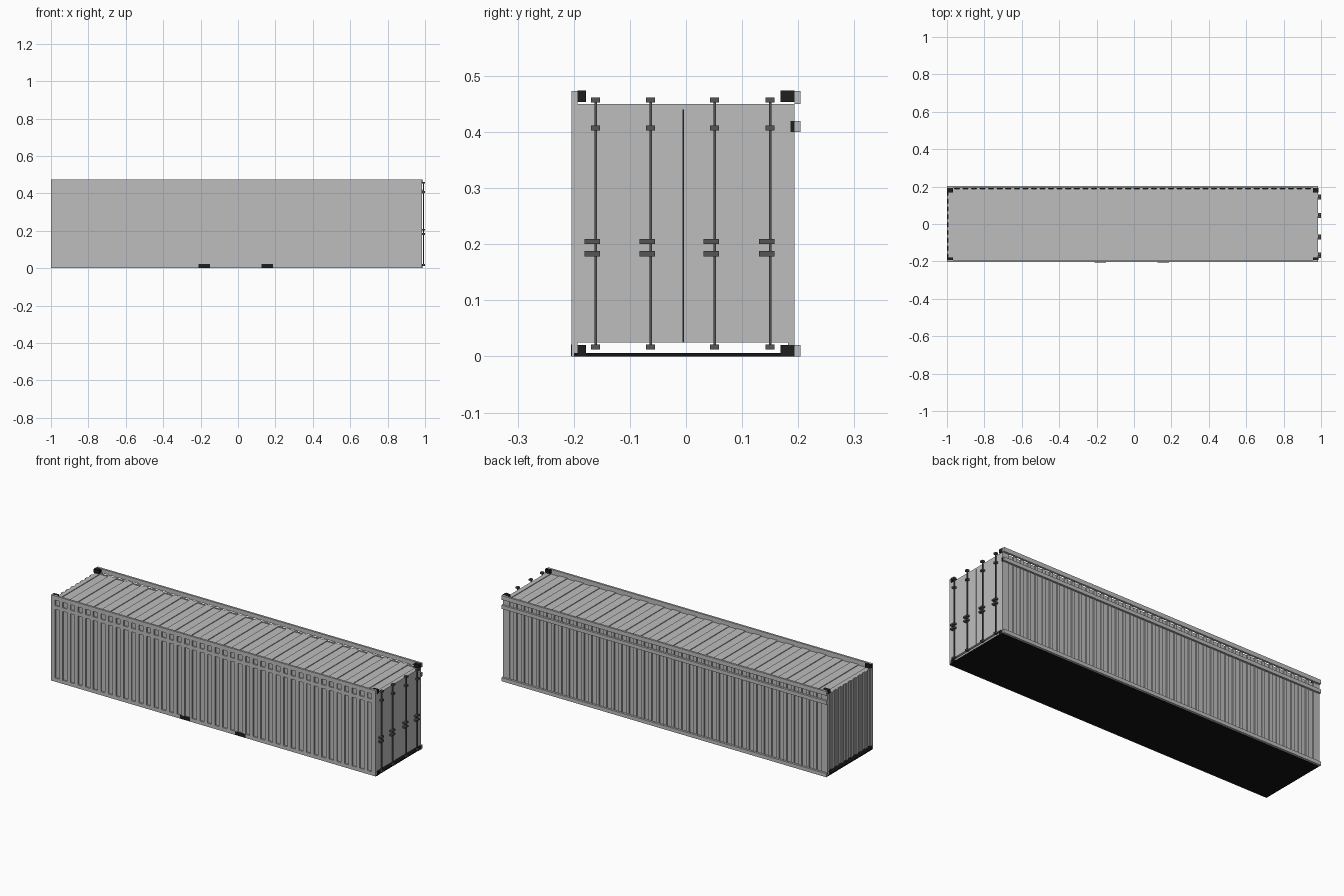
import bpy
import bmesh
from mathutils import Vector

cube = bpy.data.objects.get("Cube")
if cube:
    bpy.data.objects.remove(cube, do_unlink=True)


def material(name, level):
    m = bpy.data.materials.new(name)
    m.use_nodes = True
    colour = (level, level, level, 1)
    m.diffuse_color = colour
    node = next(n for n in m.node_tree.nodes if n.type == "BSDF_PRINCIPLED")
    node.inputs["Base Color"].default_value = colour
    node.inputs["Roughness"].default_value = 0.7
    return m


GREY = material("painted grey steel", 0.515)
DARK = material("dark grey hardware", 0.09)
BLACK = material("black castings", 0.013)
FLOOR = material("black floor", 0.006)


def finish(name, bm, mat):
    bmesh.ops.recalc_face_normals(bm, faces=bm.faces)
    mesh = bpy.data.meshes.new(name)
    bm.to_mesh(mesh)
    bm.free()
    mesh.materials.append(mat)
    obj = bpy.data.objects.new(name, mesh)
    bpy.context.collection.objects.link(obj)
    return obj


def boxes(name, mat, spans):
    """One object made of boxes given as (x0, x1), (y0, y1), (z0, z1)."""
    bm = bmesh.new()
    for span in spans:
        verts = bmesh.ops.create_cube(bm, size=1)["verts"]
        for v in verts:
            v.co = Vector([a + (b - a) * (c + 0.5) for (a, b), c in zip(span, v.co)])
    return finish(name, bm, mat)


def corrugated(name, start, end, margin, count, inset_share, back, low, high, sweep, place):
    """Step-profile sheet: place(u, depth, w) maps the profile into space."""
    pitch = (end - start - 2 * margin) / count
    outline = [(start, back), (start, high)]
    for i in range(count):
        mid = start + margin + (i + 0.5) * pitch
        a, b = mid - pitch * inset_share / 2, mid + pitch * inset_share / 2
        outline += [(a, high), (a, low), (b, low), (b, high)]
    outline += [(end, high), (end, back)]
    bm = bmesh.new()
    face = bm.faces.new([bm.verts.new(place(u, d, sweep[0])) for u, d in outline])
    new = bmesh.ops.extrude_face_region(bm, geom=[face])["geom"]
    shift = place(0, 0, sweep[1]) - place(0, 0, sweep[0])
    bmesh.ops.translate(bm, vec=shift, verts=[g for g in new if isinstance(g, bmesh.types.BMVert)])
    return finish(name, bm, GREY)


LEFT, RIGHT = -1.0, 0.984      # body ends
ROOF, TOP = 0.45, 0.473
SIDE = 0.204                   # outer face of the rails

# Floor
boxes("floor", FLOOR, [((LEFT, RIGHT), (-0.2, 0.193), (0, 0.006))])

# Corrugated walls and roof
corrugated("front_wall", LEFT, RIGHT, 0.015, 42, 0.55, -0.193, -0.197, -SIDE,
           (0.006, ROOF), lambda u, d, w: Vector((u, d, w)))
corrugated("back_wall", LEFT, RIGHT, 0.03, 42, 0.6, 0.182, 0.187, 0.193,
           (0.006, ROOF), lambda u, d, w: Vector((u, d, w)))
corrugated("end_wall", -0.197, 0.19, 0.005, 9, 0.55, -0.988, -0.994, LEFT,
           (0.025, ROOF), lambda u, d, w: Vector((d, u, w)))
corrugated("roof", -0.994, RIGHT, 0.0, 20, 0.5, 0.44, 0.446, ROOF,
           (-0.197, 0.187), lambda u, d, w: Vector((u, w, d)))

# Long side rails: bottom, middle and top
levels = [(0, 0.02), (0.40, 0.42), (ROOF, TOP)]
for name, span in (("front_rails", (-SIDE, -0.193)), ("back_rails", (0.193, SIDE))):
    boxes(name, GREY, [((LEFT, RIGHT), span, z) for z in levels])

# Corner castings at both ends
castings = []
for x in ((LEFT, -0.968), (0.956, RIGHT + 0.002)):
    for z in ((0, 0.02), (0.453, TOP + 0.0005)):
        castings += [(x, (-0.193, -0.178), z), (x, (0.168, 0.193), z)]
    castings.append((x, (0.186, 0.1935), levels[1]))
boxes("corner_castings", BLACK, castings)

# Lift pockets on the front bottom rail
boxes("lift_pockets", BLACK,
      [((x - 0.031, x + 0.031), (-SIDE - 0.001, -SIDE + 0.002), (0.001, 0.021))
       for x in (-0.18, 0.157)])

# Door leaves with the dark seal between them
boxes("doors", GREY, [((0.972, RIGHT), y, (0.025, ROOF))
                      for y in ((-0.197, -0.006), (-0.004, 0.187))])
boxes("door_seal", BLACK, [((0.973, RIGHT - 0.002), (-0.006, -0.004), (0.025, ROOF))])

# Locking rods with their lugs and handles
for i, y in enumerate((-0.161, -0.063, 0.051, 0.150), 1):
    parts = [((0.988, 0.994), (y - 0.0022, y + 0.0022), (0.015, 0.458))]
    for z in (0.017, 0.407, 0.457):
        parts.append(((RIGHT, 1.0), (y - 0.008, y + 0.008), (z - 0.0045, z + 0.0045)))
    for z in (0.183, 0.205):
        parts.append(((RIGHT, 1.0), (y - 0.02, y + 0.008), (z - 0.0045, z + 0.0045)))
    boxes(f"locking_rod_{i}", DARK, parts)
